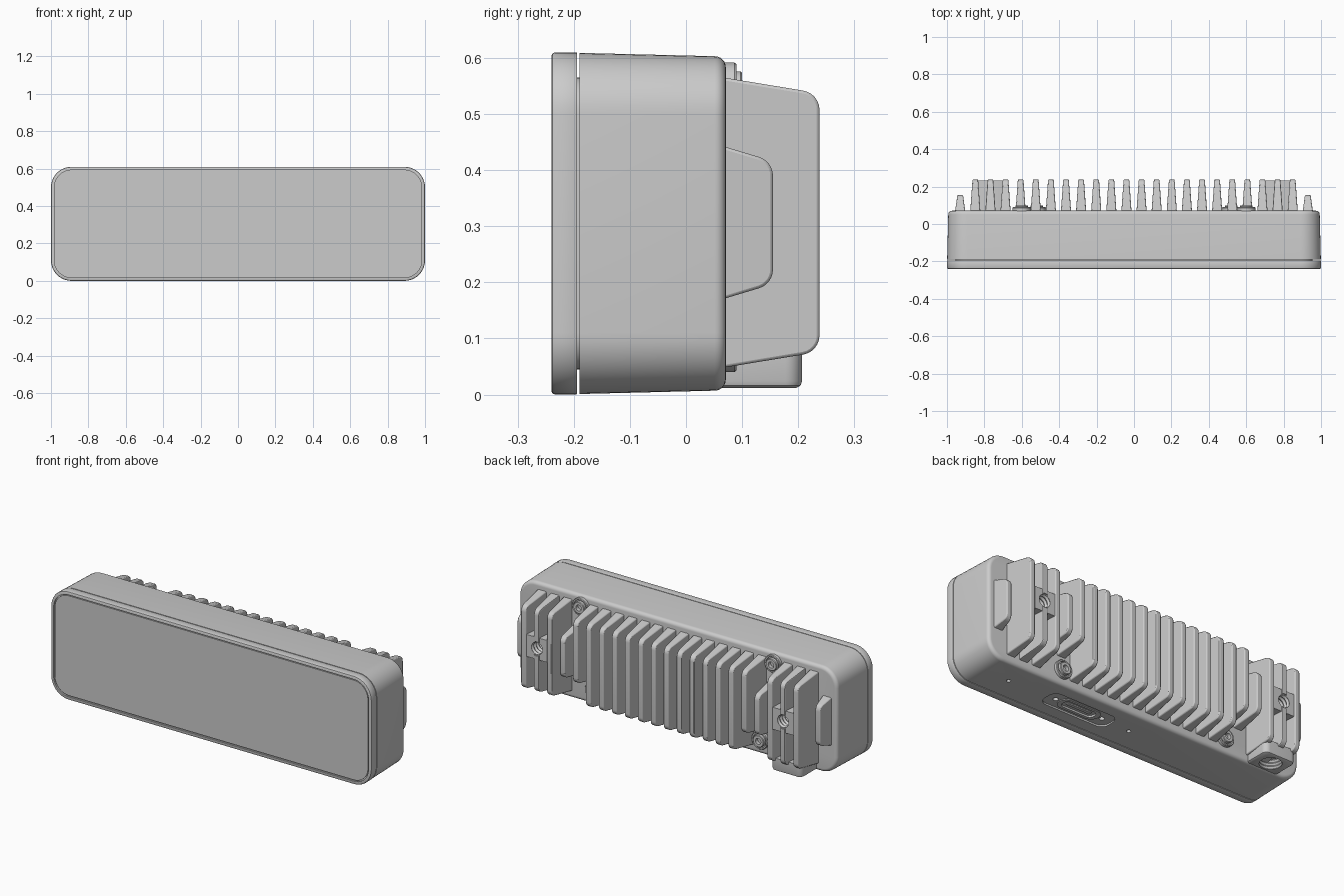
import bpy, bmesh, math
from mathutils import Vector

if "Cube" in bpy.data.objects:
    bpy.data.objects.remove(bpy.data.objects["Cube"])


def loft(name, rings, smooth=True, bevel=0):
    """Skin a stack of equal-length closed rings and cap both ends."""
    bm = bmesh.new()
    vs = [[bm.verts.new(p) for p in ring] for ring in rings]
    n = len(rings[0])
    for a, b in zip(vs, vs[1:]):
        for i in range(n):
            j = (i + 1) % n
            bm.faces.new((a[i], a[j], b[j], b[i]))
    bm.faces.new(vs[0])
    bm.faces.new(vs[-1])
    bmesh.ops.recalc_face_normals(bm, faces=bm.faces)
    me = bpy.data.meshes.new(name)
    bm.to_mesh(me)
    bm.free()
    ob = bpy.data.objects.new(name, me)
    bpy.context.collection.objects.link(ob)
    if bevel:
        m = ob.modifiers.new("bevel", 'BEVEL')
        m.width, m.segments, m.limit_method = bevel, 2, 'ANGLE'
        m.angle_limit = math.radians(50)
    if smooth:
        shade(ob)
    return ob


def activate(ob):
    bpy.ops.object.select_all(action='DESELECT')
    ob.select_set(True)
    bpy.context.view_layer.objects.active = ob


def shade(ob):
    activate(ob)
    bpy.ops.object.shade_smooth_by_angle(angle=math.radians(35))


def cut(ob, cutter):
    """Subtract the cutter and throw it away."""
    m = ob.modifiers.new("cut", 'BOOLEAN')
    m.operation, m.solver, m.object = 'DIFFERENCE', 'EXACT', cutter
    activate(ob)
    bpy.ops.object.modifier_apply(modifier=m.name)
    bpy.data.objects.remove(cutter)
    shade(ob)


def round_poly(pts, r, n=6):
    """2D polygon with filleted corners."""
    out = []
    for i, p in enumerate(pts):
        p = Vector(p)
        d1 = (Vector(pts[i - 1]) - p).normalized()
        d2 = (Vector(pts[(i + 1) % len(pts)]) - p).normalized()
        rad = r[i] if isinstance(r, (list, tuple)) else r
        if rad == 0:
            out.append(p)
            continue
        half = d1.angle(d2) / 2
        c = p + (d1 + d2).normalized() * rad / math.sin(half)
        t = rad / math.tan(half)
        a, b = p + d1 * t - c, p + d2 * t - c
        for k in range(n + 1):
            f = k / n
            w = 2 * (math.pi / 2 - half)
            out.append(c + (a * math.sin((1 - f) * w) + b * math.sin(f * w)) / math.sin(w))
    return out


def rrect(hx, hy, r, n=8):
    # corner angle kept just off 90 is unnecessary: the arc formula is exact
    return round_poly([(-hx, -hy), (hx, -hy), (hx, hy), (-hx, hy)], r, n)


def shell(inset, y):
    """Body outline ring in the xz plane at depth y."""
    return [(p.x, y, p.y + .305) for p in rrect(1 - inset, .305 - inset, .11 - inset, 10)]


def pad(cx, cy, hx, hy, r, z):
    """Rounded rectangle ring in the xy plane at height z."""
    return [(p.x + cx, p.y + cy, z) for p in rrect(hx, hy, r)]


def turned(name, c, axis, prof, n=24, smooth=True):
    """Circles (radius, offset) stacked along y or z from point c."""
    rings = []
    for r, h in prof:
        ring = []
        for i in range(n):
            u, v = r * math.cos(2 * math.pi * i / n), r * math.sin(2 * math.pi * i / n)
            ring.append((c[0] + u, c[1] + h, c[2] + v) if axis == 'y' else (c[0] + u, c[1] + v, c[2] + h))
        rings.append(ring)
    return loft(name, rings, smooth)


def thread(r, h0, h1, turns, depth=.007):
    """Saw-tooth profile for a threaded hole."""
    step = (h1 - h0) / (2 * turns)
    return [(r - depth * (i % 2), h0 + i * step) for i in range(2 * turns + 1)]


# front bezel with grooved glass panel
loft("front_bezel", [shell(i, y) for i, y in [
    (.045, -.194), (.001, -.194), (0, -.192 - .004), (0, -.233), (.002, -.238), (.006, -.24),
    (.018, -.24), (.018, -.231), (.024, -.231), (.024, -.237)]])
# recessed gasket in the seam
loft("seam_gasket", [shell(.045, -.2), shell(.045, -.18)])
# main housing, tapering to a rounded rear edge
arc = [(.007 + .02 * (1 - math.cos(a)), .051 + .02 * math.sin(a))
       for a in [math.pi / 2 * k / 6 for k in range(7)]]
body = loft("housing", [shell(i, y) for i, y in [(.001, -.19)] + arc])

# connector recess, port and small holes in the underside
PX, PY = .3, -.065
cut(body, loft("recess_cutter", [pad(PX, PY, .205, .06, .045, z) for z in (-.03, .012)]))
cut(body, loft("port_cutter", [pad(PX, PY, .1, .032, .031, z) for z in (-.03, .06)]))
for x, r in ((PX - .148, .014), (PX + .148, .014), (.75, .011), (-.02, .011)):
    cut(body, turned("hole_cutter", (x, PY, 0), 'z', [(r, -.03), (r, .035)], 16))
loft("connector_plate", [pad(PX, PY, .125, .046, .044, .02), pad(PX, PY, .125, .046, .044, .008),
                         pad(PX, PY, .1, .03, .029, .008), pad(PX, PY, .1, .03, .029, .018)])
loft("connector_tongue", [pad(PX, PY, .075, .009, .004, z) for z in (.062, .012)])


# cooling fins
def fin(name, x, low, high, tip=.238):
    pts = round_poly([(.055, low), (tip, low + .03), (tip, high - .03), (.055, high)],
                     [0, .035, .035, 0])

    def half(y):
        return .027 - .012 * (y - .07) / .168 * (.168 / (tip - .07))
    return loft(name, [[(x + s * half(p.x), p.x, p.y) for p in pts] for s in (-1, 1)], bevel=.005)


PITCH = .0808
LOW, HIGH = .046, .567
for s in (-1, 1):
    for k in range(6):
        fin("fin", s * PITCH * (k + .5), LOW, HIGH)
    fin("fin_above_screw", s * PITCH * 6.5, .16, HIGH)
    fin("stub_fin", s * PITCH * 7.5, .17, .455)
    for k in range(3):
        fin("mount_fin", s * PITCH * (8.5 + k), LOW, HIGH)
    fin("end_fin", s * PITCH * 11.5, .167, .446, .155)

    # threaded mounting boss bridging the three mount fins
    mx = s * PITCH * 9.5
    boss = loft("mount_boss", [[(mx + p.x, y, p.y + .32) for p in rrect(.082, .062, .01, 3)]
                               for y in (.06, .232)])
    hole = thread(.037, .14, .25, 5)
    cut(boss, turned("boss_cutter", (mx, 0, .32), 'y', hole))
    # clear the middle fin out of the hole
    for o in [o for o in bpy.data.objects if o.name.startswith("mount_fin")]:
        if abs(sum(v.co.x for v in o.data.vertices) / len(o.data.vertices) - mx) < .01:
            activate(o)
            for m in list(o.modifiers):
                bpy.ops.object.modifier_apply(modifier=m.name)
            cut(o, turned("fin_cutter", (mx, 0, .32), 'y', [(.04, .14), (.04, .26)]))

    # housing screws with sockets
    for x, z in ((.6, .542), (.52, .09)):
        turned("housing_screw", (s * x, 0, z), 'y',
               [(.05, .06), (.05, .086), (.047, .09), (.04, .09), (.04, .078), (.034, .078),
                (.034, .097), (.031, .1), (.017, .1), (.017, .08)])

# tripod block with threaded socket underneath
TX = -PITCH * 9.5
block = loft("tripod_block", [pad(TX, .125, .097 - i, .082 - i, .03 - i, z)
                              for i, z in ((.01, .012), (.003, .016), (0, .024), (0, .085))])
cut(block, turned("tripod_cutter", (TX, .13, 0), 'z', thread(.06, -.002, .07, 4)))
